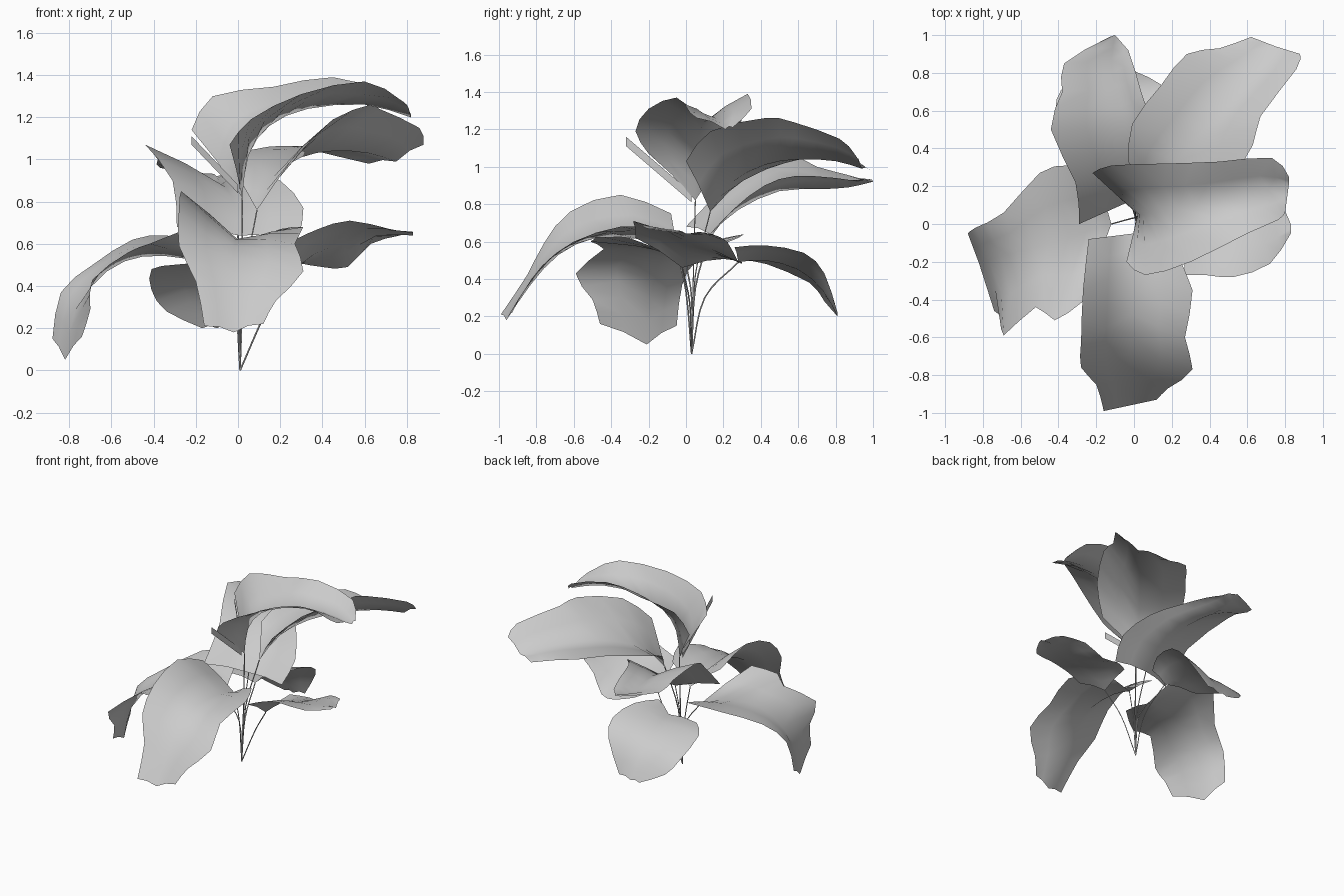
import bpy, bmesh
from mathutils import Vector as V


def spline(pts, n):
    """Sample a smooth path through a few points."""
    p = [V(q) for q in pts]
    p = [2 * p[0] - p[1]] + p + [2 * p[-1] - p[-2]]
    out = []
    for i in range(n + 1):
        t = i / n * (len(pts) - 1)
        k = min(int(t), len(pts) - 2)
        t -= k
        a, b, c, d = p[k:k + 4]
        out.append(0.5 * (2 * b + (c - a) * t + (2 * a - 5 * b + 4 * c - d) * t * t
                          + (3 * b - a - 3 * c + d) * t ** 3))
    return out


def stem(name, pts, r=0.004):
    cu = bpy.data.curves.new(name, 'CURVE')
    cu.dimensions = '3D'
    cu.bevel_depth = r
    cu.bevel_resolution = 0
    path = spline(pts, 8)
    s = cu.splines.new('POLY')
    s.points.add(len(path) - 1)
    for q, c in zip(s.points, path):
        q.co = (*c, 1)
    bpy.context.collection.objects.link(bpy.data.objects.new(name, cu))


def leaf(name, left, mid, right, bend):
    """Blade lofted over left rim, midrib and right rim, plus its stem."""
    n = 2 * (len(mid) - 1)
    bm = bmesh.new()
    rows = []
    for a, m, b in zip(spline(left, n), spline(mid, n), spline(right, n)):
        up = V((0, 0, 0.012))
        row = [a, (a + m) / 2 + up, m, (m + b) / 2 + up, b]
        rows.append([bm.verts.new(c) for c in row])
    for r, s in zip(rows, rows[1:]):
        for j in range(4):
            bm.faces.new((r[j], r[j + 1], s[j + 1], s[j]))
    for f in bm.faces:
        f.smooth = True
    me = bpy.data.meshes.new(name)
    bm.to_mesh(me)
    bm.free()
    bpy.context.collection.objects.link(bpy.data.objects.new(name, me))
    stem(name + "_stem", [(0.01, 0.03, 0), bend, mid[0]])


# upper leaves
leaf("top_leaf",
     [(-0.22, 0.27, 1.14), (-0.12, 0.31, 1.30), (0.17, 0.32, 1.345), (0.45, 0.33, 1.39), (0.73, 0.35, 1.31), (0.82, 0.25, 1.21)],
     [(0.02, 0.05, 0.82), (0.05, 0.05, 1.02), (0.15, 0.07, 1.16), (0.33, 0.1, 1.24), (0.6, 0.16, 1.26), (0.82, 0.21, 1.2)],
     [(-0.04, -0.2, 1.07), (0.06, -0.27, 1.19), (0.3, -0.2, 1.31), (0.6, -0.05, 1.37), (0.76, 0.02, 1.29), (0.8, 0.06, 1.26)],
     (0.02, 0.04, 0.45))
leaf("upper_back_right_leaf",
     [(-0.03, 0.33, 0.95), (-0.01, 0.53, 1.02), (0.14, 0.73, 1.06), (0.28, 0.9, 1.06), (0.45, 0.93, 1.02), (0.62, 0.99, 0.98)],
     [(0.09, 0.13, 0.76), (0.17, 0.25, 0.92), (0.3, 0.42, 1.01), (0.45, 0.6, 1.04), (0.62, 0.8, 1.03), (0.75, 0.94, 0.99)],
     [(0.29, 0.0, 1.03), (0.45, 0.13, 1.19), (0.63, 0.42, 1.26), (0.67, 0.57, 1.24), (0.86, 0.82, 1.15), (0.88, 0.9, 1.07)],
     (0.03, 0.05, 0.42))
leaf("upper_back_left_leaf",
     [(-0.29, 0.0, 0.68), (-0.31, 0.22, 0.9), (-0.44, 0.5, 1.07), (-0.38, 0.7, 1.0), (-0.37, 0.85, 0.96), (-0.13, 0.99, 0.92)],
     [(0.0, 0.13, 0.64), (-0.01, 0.28, 0.77), (-0.06, 0.5, 0.87), (-0.1, 0.72, 0.88), (-0.12, 0.87, 0.89), (-0.1, 1.0, 0.92)],
     [(0.28, 0.13, 0.62), (0.31, 0.25, 0.77), (0.2, 0.42, 0.9), (0.08, 0.58, 0.95), (0.01, 0.8, 0.94), (-0.03, 0.92, 0.92)],
     (0.01, 0.05, 0.35))

# lower leaves
leaf("front_leaf",
     [(-0.24, -0.08, 0.75), (-0.27, -0.35, 0.85), (-0.28, -0.62, 0.76), (-0.28, -0.76, 0.59), (-0.2, -0.85, 0.42), (-0.16, -0.99, 0.21)],
     [(0.0, -0.05, 0.56), (0.0, -0.22, 0.61), (-0.01, -0.48, 0.62), (-0.02, -0.68, 0.53), (-0.02, -0.83, 0.37), (-0.02, -0.96, 0.18)],
     [(0.2, -0.12, 0.67), (0.31, -0.35, 0.68), (0.27, -0.6, 0.6), (0.31, -0.77, 0.47), (0.18, -0.87, 0.33), (0.12, -0.93, 0.22)],
     (0.01, 0.0, 0.33))
leaf("left_leaf",
     [(-0.27, -0.41, 0.66), (-0.42, -0.51, 0.6), (-0.52, -0.44, 0.56), (-0.69, -0.59, 0.43), (-0.7, -0.5, 0.29), (-0.74, -0.46, 0.16)],
     [(-0.12, 0.0, 0.48), (-0.25, -0.04, 0.53), (-0.45, -0.1, 0.54), (-0.62, -0.15, 0.47), (-0.77, -0.19, 0.29), (-0.82, -0.21, 0.05)],
     [(-0.2, 0.28, 0.62), (-0.35, 0.31, 0.64), (-0.5, 0.27, 0.62), (-0.69, 0.06, 0.5), (-0.84, -0.02, 0.37), (-0.88, -0.05, 0.15)],
     (-0.01, 0.03, 0.3))
leaf("right_leaf",
     [(0.28, 0.23, 0.51), (0.4, 0.3, 0.49), (0.52, 0.28, 0.49), (0.63, 0.22, 0.6), (0.77, 0.14, 0.64)],
     [(0.25, -0.02, 0.46), (0.36, 0.0, 0.55), (0.5, 0.0, 0.6), (0.66, 0.0, 0.64), (0.83, 0.0, 0.64)],
     [(0.27, -0.27, 0.62), (0.38, -0.27, 0.67), (0.53, -0.28, 0.71), (0.72, -0.21, 0.67), (0.83, -0.05, 0.65)],
     (0.13, 0.02, 0.27))
leaf("back_leaf",
     [(-0.3, 0.3, 0.5), (-0.41, 0.43, 0.48), (-0.41, 0.66, 0.38), (-0.34, 0.74, 0.28), (-0.17, 0.81, 0.2)],
     [(-0.05, 0.28, 0.49), (-0.08, 0.42, 0.5), (-0.11, 0.6, 0.45), (-0.11, 0.73, 0.34), (-0.1, 0.81, 0.2)],
     [(0.05, 0.26, 0.57), (0.14, 0.42, 0.58), (0.18, 0.63, 0.54), (0.14, 0.74, 0.43), (0.0, 0.81, 0.22)],
     (-0.01, 0.1, 0.3))


# young rolled shoots
def shoot(name, base, tip, side):
    b, t, s = V(base), V(tip), V(side)
    me = bpy.data.meshes.new(name)
    me.from_pydata([b, b + s, t + s, t], [], [(0, 1, 2, 3)])
    bpy.context.collection.objects.link(bpy.data.objects.new(name, me))


shoot("front_shoot", (0.01, 0.03, 0.81), (0, -0.32, 1.11), (0, 0, 0.05))
shoot("back_shoot", (0, 0.05, 0.84), (-0.22, 0.27, 1.07), (0, 0, 0.04))
